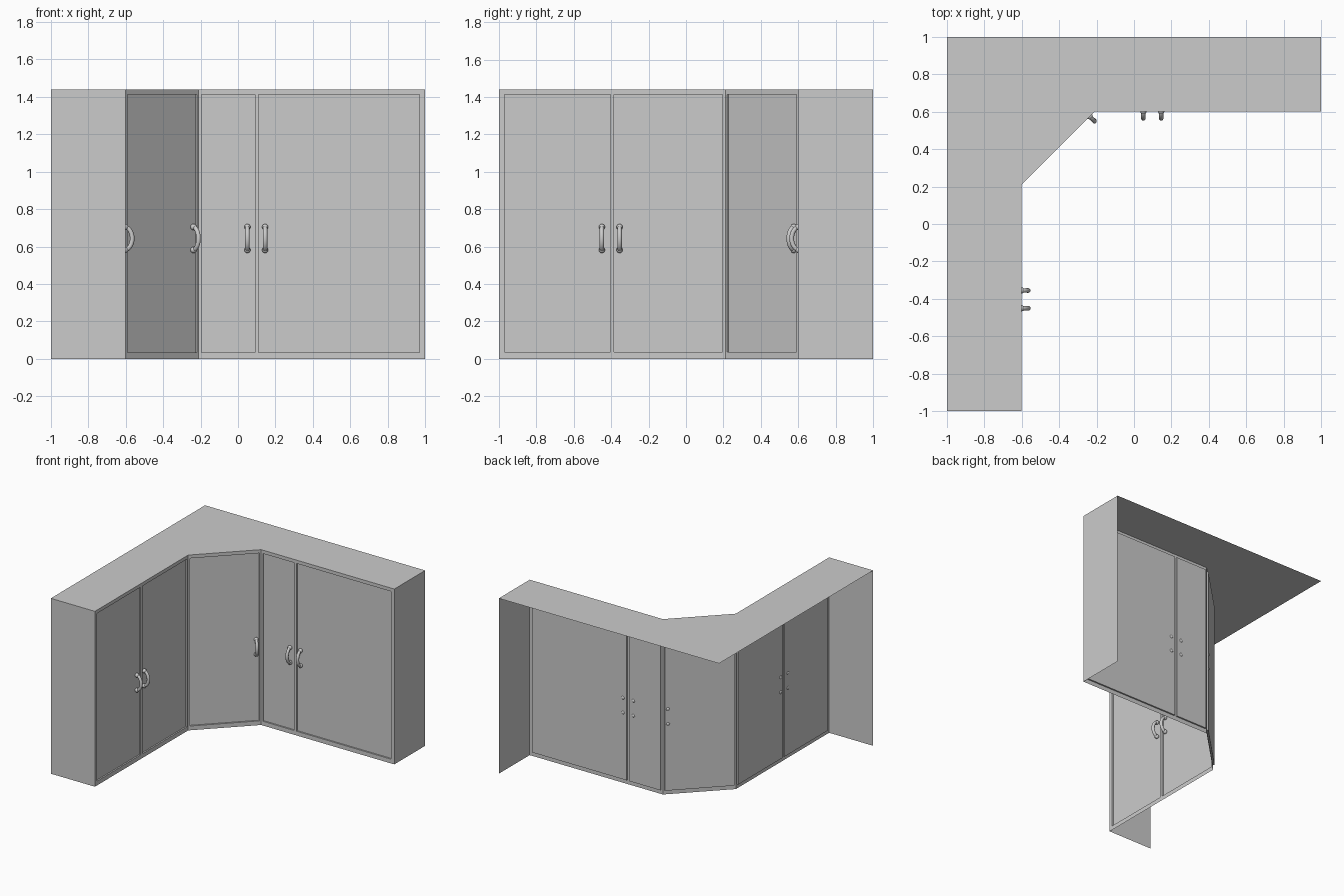
import bpy, bmesh, math
from mathutils import Vector, Matrix

if "Cube" in bpy.data.objects:
    bpy.data.objects.remove(bpy.data.objects["Cube"])

H = 1.44            # cabinet height
Z0, Z1 = 0.035, 1.412  # door bottom and top
DEPTH = 0.012       # door recess
S = 0.21

def finish(name, bm, smooth=False):
    bmesh.ops.remove_doubles(bm, verts=bm.verts, dist=1e-5)
    me = bpy.data.meshes.new(name)
    bm.to_mesh(me)
    bm.free()
    ob = bpy.data.objects.new(name, me)
    bpy.context.collection.objects.link(ob)
    if smooth:
        for p in me.polygons:
            p.use_smooth = True
    return ob

def face(bm, pts):
    return bm.faces.new([bm.verts.new(p) for p in pts])

# top and end panels (open back and underside)
outline = [(-1, 1), (-1, -1), (-0.6, -1), (-0.6, S), (-S, 0.6), (1, 0.6), (1, 1)]
bm = bmesh.new()
face(bm, [(x, y, H) for x, y in outline])
finish("top_panel", bm)
for name, a, b in (("left_end_panel", (-1, -1), (-0.6, -1)), ("right_end_panel", (1, 0.6), (1, 1))):
    bm = bmesh.new()
    face(bm, [(*a, 0), (*b, 0), (*b, H), (*a, H)])
    finish(name, bm)

def handle(name, mat):
    # bowed grip; local x along wall, y outward, z up
    bm = bmesh.new()
    rings, n, k = [], 16, 12
    for i in range(n + 1):
        a = math.pi * (i / n - 0.5)
        c = Vector((0, -DEPTH + 0.047 * math.cos(a), 0.064 * math.sin(a)))
        nrm = Vector((0, math.cos(a) / 0.047, math.sin(a) / 0.064)).normalized()
        r = 0.0105 + 0.002 * math.cos(a)
        rings.append([bm.verts.new(c + r * (math.cos(t) * nrm + math.sin(t) * Vector((1, 0, 0))))
                      for t in (2 * math.pi * j / k for j in range(k))])
    for r0, r1 in zip(rings, rings[1:]):
        for j in range(k):
            bm.faces.new((r0[j], r0[(j + 1) % k], r1[(j + 1) % k], r1[j]))
    # rounded feet
    for s in (-1, 1):
        bmesh.ops.create_uvsphere(bm, u_segments=14, v_segments=8, radius=0.017,
                                  matrix=Matrix.Translation((0, -0.002, s * 0.061)))
    bm.transform(mat)
    bmesh.ops.recalc_face_normals(bm, faces=bm.faces)
    finish(name, bm, True)

def facade(name, a, b, doors, grips):
    a, b = Vector((*a, 0)), Vector((*b, 0))
    d = (b - a).normalized()
    out = Vector((d.y, -d.x, 0))
    L = (b - a).length
    P = lambda u, z, o=0: a + d * u + out * o + Vector((0, 0, z))
    # flush frame strips around the doors
    bm = bmesh.new()
    us = [0] + [u for dr in doors for u in dr] + [L]
    zs = [0, Z0, Z1, H]
    for i, (u0, u1) in enumerate(zip(us, us[1:])):
        for j, (z0, z1) in enumerate(zip(zs, zs[1:])):
            if not (i % 2 == 1 and j == 1):
                face(bm, [P(u0, z0), P(u1, z0), P(u1, z1), P(u0, z1)])
    finish(name + "_frame", bm)
    # recessed doors
    for n, (u0, u1) in enumerate(doors):
        bm = bmesh.new()
        q = [(u0, Z0), (u1, Z0), (u1, Z1), (u0, Z1)]
        face(bm, [P(u, z, -DEPTH) for u, z in q])
        for p, r in zip(q, q[1:] + q[:1]):
            face(bm, [P(*p), P(*r), P(*r, -DEPTH), P(*p, -DEPTH)])
        finish(f"{name}_door_{n + 1}", bm)
    # pulls
    for n, u in enumerate(grips):
        m = Matrix.Translation(P(u, 0.643)) @ Matrix((d, out, Vector((0, 0, 1)))).transposed().to_4x4()
        handle(f"{name}_handle_{n + 1}", m)

facade("left_wing", (-0.6, -1), (-0.6, S), [(0.03, 0.595), (0.615, 1.195)], [0.55, 0.645])
facade("corner", (-0.6, S), (-S, 0.6), [(0.014, 0.538)], [0.515])
facade("back_wing", (-S, 0.6), (1, 0.6), [(0.015, 0.30), (0.32, 1.18)], [0.26, 0.355])
